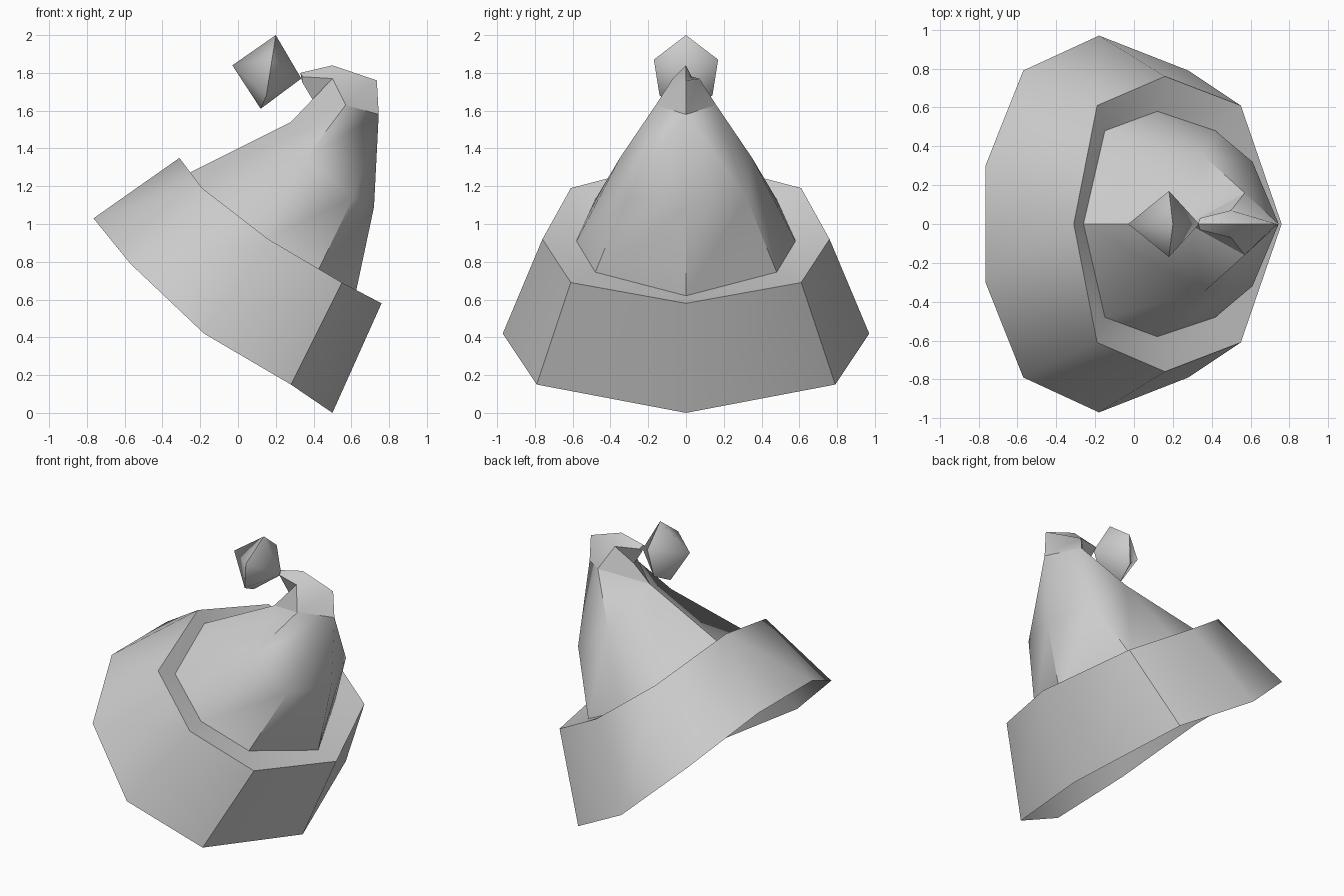
import bpy
import bmesh
import math

cube = bpy.data.objects.get("Cube")
if cube:
    bpy.data.objects.remove(cube, do_unlink=True)


def make_material(name, colour):
    material = bpy.data.materials.new(name)
    material.use_nodes = True
    material.diffuse_color = colour
    material.node_tree.nodes["Principled BSDF"].inputs["Base Color"].default_value = colour
    return material


grey = make_material("plain grey", (0.6, 0.6, 0.6, 1))


def finish(name, bm, angle):
    """Turn the bmesh into a shaded object."""
    mesh = bpy.data.meshes.new(name)
    bm.to_mesh(mesh)
    bm.free()
    mesh.materials.append(grey)
    obj = bpy.data.objects.new(name, mesh)
    bpy.context.collection.objects.link(obj)
    bpy.ops.object.select_all(action="DESELECT")
    obj.select_set(True)
    bpy.context.view_layer.objects.active = obj
    bpy.ops.object.shade_smooth_by_angle(angle=math.radians(angle))
    return obj


def loft(name, rings, angle=45):
    """Skin half rings, given from back to front, and mirror them across y.
    Repeated points in a ring collapse a quad to a triangle."""
    bm = bmesh.new()
    verts = {}

    def vert(point, side):
        key = (point[0], point[1] * side + 0.0, point[2])
        if key not in verts:
            verts[key] = bm.verts.new(key)
        return verts[key]

    for side in (1, -1):
        for low, high in zip(rings, rings[1:]):
            for i in range(len(low) - 1):
                quad = (low[i], low[i + 1], high[i + 1], high[i])
                corners = list(dict.fromkeys(vert(p, side) for p in quad))
                if len(corners) > 2:
                    bm.faces.new(corners[::side])
    loose = [v for v in bm.verts if not v.link_faces]
    bmesh.ops.delete(bm, geom=loose, context="VERTS")
    return finish(name, bm, angle)


# Turned-up brim: flared tilted band with a narrow rim sloping inwards
brim_front = (-0.31, 0, 1.35)
brim_bottom = [(0.5, 0, 0), (0.28, 0.79, 0.15), (-0.18, 0.97, 0.42),
               (-0.57, 0.79, 0.79), (-0.765, 0.3, 1.03), (-0.765, 0, 1.03)]
brim_top = [(0.76, 0, 0.58), (0.55, 0.61, 0.69), (0.16, 0.76, 0.92),
            (-0.19, 0.61, 1.19), brim_front, brim_front]
cone_front = (-0.26, 0, 1.27)
cone_base = [(0.62, 0, 0.62), (0.42, 0.48, 0.745), (0.12, 0.58, 0.91),
             (-0.15, 0.48, 1.13), cone_front]
loft("brim", [brim_bottom, brim_top, cone_base + [cone_front]])

# Leaning cone with a pinched shoulder on each side
shoulder = (0.36, 0.35, 1.35)
fold_front = (0.28, 0, 1.54)
fold_back = (0.745, 0, 1.58)
fold_side = (0.57, 0.16, 1.63)
cone_middle = [(0.72, 0, 1.09), (0.61, 0.32, 1.14), shoulder, shoulder, fold_front]
fold = [fold_back, fold_back, fold_side, fold_side, fold_front]
loft("cone", [cone_base, cone_middle, fold])

# Drooping tip, folded over towards the bobble
crown_back = (0.735, 0, 1.76)
crown_side = (0.5, 0.07, 1.77)
crown_top = (0.5, 0, 1.84)
tip_side = (0.34, 0.03, 1.78)
tip_top = (0.33, 0, 1.8)
crown = [crown_back, crown_back, crown_side, crown_side, (0.4, 0, 1.65)]
tip = [crown_top, crown_top, tip_side, tip_side, (0.34, 0, 1.75)]
loft("folded_tip", [fold, crown, tip, [tip_top] * len(tip)])

# Faceted bobble hanging from the tip
bobble = bmesh.new()
for point in ((0.2, 0, 2), (-0.03, 0, 1.84), (0.12, 0, 1.61), (0.335, 0, 1.77),
              (0.18, 0.17, 1.87), (0.18, -0.17, 1.87),
              (0.15, 0.14, 1.68), (0.15, -0.14, 1.68)):
    bobble.verts.new(point)
bmesh.ops.convex_hull(bobble, input=bobble.verts[:])
bmesh.ops.recalc_face_normals(bobble, faces=bobble.faces[:])
finish("bobble", bobble, 60)
